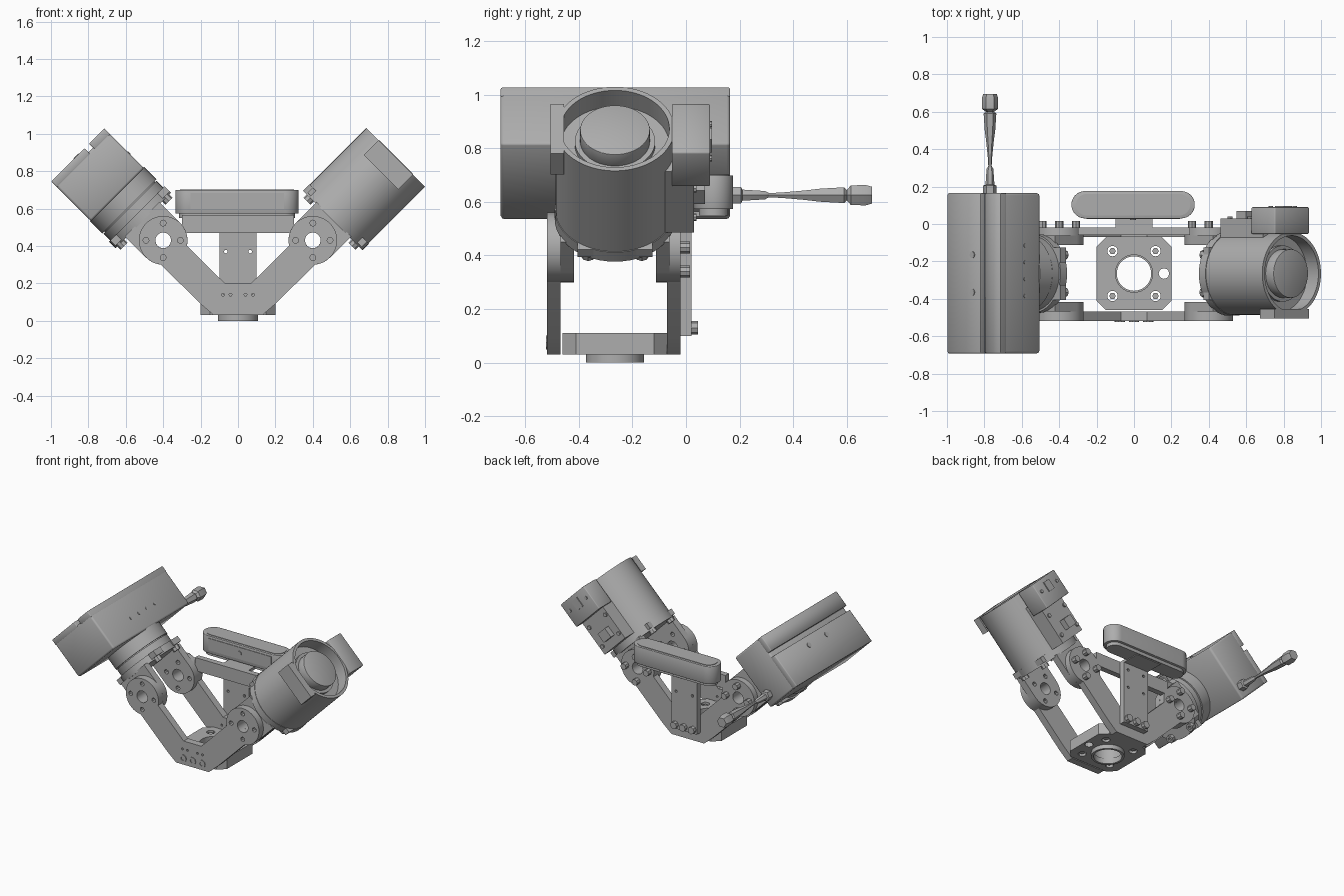
import bpy
from math import cos, sin, pi, radians
from mathutils import Matrix, Vector

cube = bpy.data.objects.get("Cube")
if cube:
    bpy.data.objects.remove(cube)

grey = bpy.data.materials.new("machined grey")
grey.use_nodes = True
grey.diffuse_color = (0.42, 0.42, 0.42, 1)
grey.node_tree.nodes["Principled BSDF"].inputs["Base Color"].default_value = grey.diffuse_color

MID_Y = -0.265
UPRIGHT = Matrix.Rotation(pi / 2, 4, 'X')   # turns a flat outline to face the front
made = []


def at(x, y, z):
    return Matrix.Translation((x, y, z))


def arc(r, start=0, end=360, x=0, z=0, n=32):
    closed = end - start == 360
    steps = n if closed else n - 1
    return [(x + r * cos(radians(start + (end - start) * i / steps)),
             z + r * sin(radians(start + (end - start) * i / steps))) for i in range(n)]


def rect(w, h, cut=0):
    a, b = w / 2, h / 2
    if not cut:
        return [(-a, -b), (a, -b), (a, b), (-a, b)]
    return [(-a + cut, -b), (a - cut, -b), (a, -b + cut), (a, b - cut),
            (a - cut, b), (-a + cut, b), (-a, b - cut), (-a, -b + cut)]


def curve_to_part(name, curve, matrix, bevel=0):
    temp = bpy.data.objects.new(name + " curve", curve)
    bpy.context.collection.objects.link(temp)
    bpy.context.view_layer.update()
    graph = bpy.context.evaluated_depsgraph_get()
    mesh = bpy.data.meshes.new_from_object(temp.evaluated_get(graph))
    bpy.data.objects.remove(temp)
    mesh.name = name
    mesh.materials.clear()
    mesh.materials.append(grey)
    ob = bpy.data.objects.new(name, mesh)
    ob.matrix_world = matrix
    bpy.context.collection.objects.link(ob)
    if bevel:
        weld = ob.modifiers.new("weld", 'WELD')
        weld.merge_threshold = 0.0005
        mod = ob.modifiers.new("bevel", 'BEVEL')
        mod.width, mod.segments, mod.limit_method = bevel, 2, 'ANGLE'
    made.append(ob)
    return ob


def plate(name, outlines, thick, matrix, bevel=0):
    """Flat outline with holes, given thickness about its own plane."""
    curve = bpy.data.curves.new(name, 'CURVE')
    curve.dimensions, curve.fill_mode, curve.extrude = '2D', 'BOTH', thick / 2
    for pts in outlines:
        s = curve.splines.new('POLY')
        s.points.add(len(pts) - 1)
        for p, (x, y) in zip(s.points, pts):
            p.co = (x, y, 0, 1)
        s.use_cyclic_u = True
    return curve_to_part(name, curve, matrix, bevel)


def box(name, lo, hi, frame=Matrix(), bevel=0):
    lo, hi = Vector(lo), Vector(hi)
    d = hi - lo
    return plate(name, [rect(d.x, d.y)], d.z, frame @ Matrix.Translation((lo + hi) / 2), bevel)


def disc(name, r, z0, z1, frame=Matrix(), hole=0, n=48, bevel=0):
    rings = [arc(r, n=n)] + ([arc(hole, n=n)] if hole else [])
    return plate(name, rings, z1 - z0, frame @ at(0, 0, (z0 + z1) / 2), bevel)


def joint_holes(x=0, z=0, turn=0):
    ring = arc(0.092, turn, turn + 360, x, z, 4)
    return [arc(0.042, x=x, z=z, n=20)] + [arc(0.016, x=px, z=pz, n=8) for px, pz in ring]


# Base block with bore, corner bolts and bottom ring
base = at(0, MID_Y, 0)
corners = [(sx * 0.115, sy * 0.12) for sx in (-1, 1) for sy in (-1, 1)]
plate("base_block", [rect(0.4, 0.39, 0.05), arc(0.1)]
      + [arc(0.028, x=x, z=y, n=12) for x, y in corners + [(0.16, 0)]], 0.08, base @ at(0, 0, 0.07))
disc("base_ring", 0.108, 0, 0.04, base, hole=0.092)
for x, y in corners:
    disc("base_bolt", 0.018, 0.04, 0.1, base @ at(x, y, 0), n=6)

# Front and back V plates carrying both joints
half = [(0.13, 0.03), (0.2, 0.09)] + arc(0.13, -84.7, 192.4, 0.4, 0.43) + [(0.07, 0.2)]
outline = half + [(-x, z) for x, z in reversed(half)]
holes = joint_holes(0.4, 0.43) + joint_holes(-0.4, 0.43)
holes += [arc(0.008, x=x, z=0.14, n=6) for x in (-0.08, -0.04, 0.04, 0.08)]
for name, y in (("front", -0.493), ("back", -0.045)):
    plate(name + "_v_plate", [outline] + holes, 0.05, at(0, y, 0) @ UPRIGHT)
for x in (-0.075, 0, 0.075):
    disc("front_bolt", 0.028, 0.02, 0.03, at(x, -0.493, 0.075) @ UPRIGHT, n=10, hole=0.014)

# Tilted joint brackets, one each side
frames = {}
for side, label in ((1, "left"), (-1, "right")):
    f = at(side * 0.4, MID_Y, 0.43) @ Matrix.Rotation(side * pi / 4, 4, 'Y')
    frames[side] = f
    ear = arc(0.13, 180, 359.9) + [(0.13, 0.16), (-0.13, 0.16)]
    for sy in (-1, 1):
        plate(label + "_ear", [ear] + joint_holes(turn=45), 0.05, f @ at(0, sy * 0.178, 0) @ UPRIGHT)
        for sx in (-1, 1):
            p = f @ at(sx * 0.17, sy * 0.1, 0)
            disc(label + "_flange_screw", 0.027, 0.125, 0.165, p, n=8, hole=0.012)
            box(label + "_screw_lug", (-0.03, -0.04, 0.16), (0.04, 0.04, 0.2), p)
    disc(label + "_flange", 0.225 if side > 0 else 0.21, 0.15, 0.2, f)

# Left sensor: round housing with open rim and lens
f = frames[1]
disc("round_housing", 0.222, 0.2, 0.54, f, n=64)
disc("housing_rim", 0.222, 0.54, 0.626, f, hole=0.203, n=64)
disc("lens_collar", 0.15, 0.54, 0.56, f)
disc("lens", 0.13, 0.55, 0.62, f, bevel=0.01)
box("front_pad", (-0.13, -0.24, 0.516), (0.13, -0.19, 0.626), f)
box("rear_housing", (-0.11, 0.17, 0.2), (0.12, 0.295, 0.52), f)
box("rear_connector", (-0.13, 0.212, 0.45), (0.13, 0.355, 0.63), f, bevel=0.006)
box("connector_socket", (-0.03, 0.355, 0.53), (0.03, 0.362, 0.6), f)
box("rear_latch", (-0.05, 0.29, 0.26), (0.03, 0.335, 0.33), f)
for x in (-0.09, 0.09):
    for z in (0.25, 0.4):
        disc("rear_screw", 0.014, 0, 0.01, f @ at(x, 0.305, z) @ UPRIGHT, n=8)
    disc("connector_screw", 0.012, 0, 0.008, f @ at(x, 0.362, 0.56) @ UPRIGHT, n=8)

# Right sensor: long box housing on a round neck
f = frames[-1]
disc("neck", 0.2, 0.2, 0.25, f)
disc("neck_upper", 0.205, 0.256, 0.35, f)
disc("neck_core", 0.19, 0.245, 0.26, f)
lo, hi = -0.427, 0.43
box("box_housing", (-0.2, lo, 0.345), (0.2, hi, 0.615), f, bevel=0.012)
box("housing_back_wide", (-0.2, lo, 0.6), (0.05, hi, 0.645), f, bevel=0.006)
box("housing_back_rail", (0.085, lo, 0.6), (0.2, hi, 0.645), f, bevel=0.006)
for y in (-0.1, 0.1):
    disc("back_screw", 0.018, 0.64, 0.65, f @ at(-0.01, y, 0), n=10)
for y in (-0.12, -0.03, 0.06, 0.15):
    disc("side_screw", 0.01, 0, 0.004, f @ at(0.2, y, 0.46) @ Matrix.Rotation(pi / 2, 4, 'Y'), n=8)

# Cable with plug behind the box housing
cable = bpy.data.curves.new("cable", 'CURVE')
cable.dimensions, cable.bevel_depth, cable.bevel_resolution = '3D', 0.01, 1
cable.use_fill_caps = True
path = [(0.15, 3.6), (0.205, 3.6), (0.21, 2.4), (0.295, 1.8), (0.31, 0.9), (0.36, 1.2), (0.44, 2.0),
        (0.5, 2.8), (0.59, 3.4), (0.6, 2.2), (0.615, 4.2), (0.67, 4.4), (0.695, 3.6)]
s = cable.splines.new('POLY')
s.points.add(len(path) - 1)
for p, (y, r) in zip(s.points, path):
    p.co, p.radius = (-0.77, y, 0.625, 1), r
curve_to_part("cable", cable, Matrix())

# Rear mast, crossbar and shelf
mast_holes = [arc(0.01, x=x, z=z, n=8) for x in (-0.065, 0.065) for z in (0.14, 0.37, 0.5)]
mast = [(-0.1, 0.1), (0.1, 0.1), (0.1, 0.56), (-0.1, 0.56)]
plate("mast", [mast] + mast_holes, 0.04, at(0, 0, 0) @ UPRIGHT)
box("crossbar", (-0.3, -0.06, 0.47), (0.3, -0.02, 0.565))
box("shelf", (-0.1, -0.02, 0.545), (0.1, 0.15, 0.565))
for x, z in ((-0.07, 0.13), (0.07, 0.13), (0, 0.13)):
    disc("mast_bolt", 0.025, -0.045, -0.015, at(x, 0, z) @ UPRIGHT, n=8)
for side in (-1, 1):
    for x, z in ((0.31, 0.43), (0.4, 0.34), (0.49, 0.43), (0.4, 0.52)):
        disc("joint_screw", 0.022, -0.015, 0.02, at(side * x, 0, z) @ UPRIGHT, n=8)


# Pill shaped stereo camera on the shelf
def pill(length, width):
    r, c = width / 2, (length - width) / 2
    return arc(r, -90, 90, c, n=16) + arc(r, 90, 270, -c, n=16)


camera = at(-0.005, 0.103, 0)
plate("camera_tray", [pill(0.62, 0.11)], 0.03, camera @ at(0, 0, 0.565))
plate("camera_body", [pill(0.66, 0.146)], 0.125, camera @ at(0, 0, 0.636), bevel=0.008)
plate("camera_top", [pill(0.61, 0.115)], 0.006, camera @ at(0, 0, 0.699))
plate("camera_window", [rect(0.5, 0.085)], 0.006, camera @ at(0, -0.074, 0.64) @ UPRIGHT)
disc("camera_lens", 0.016, 0, 0.008, camera @ at(0, -0.074, 0.64) @ UPRIGHT, n=12)

# Smooth round walls, keep edges sharp
bpy.ops.object.select_all(action='DESELECT')
for ob in made:
    ob.select_set(True)
bpy.context.view_layer.objects.active = made[0]
bpy.ops.object.shade_smooth_by_angle(angle=radians(30))
